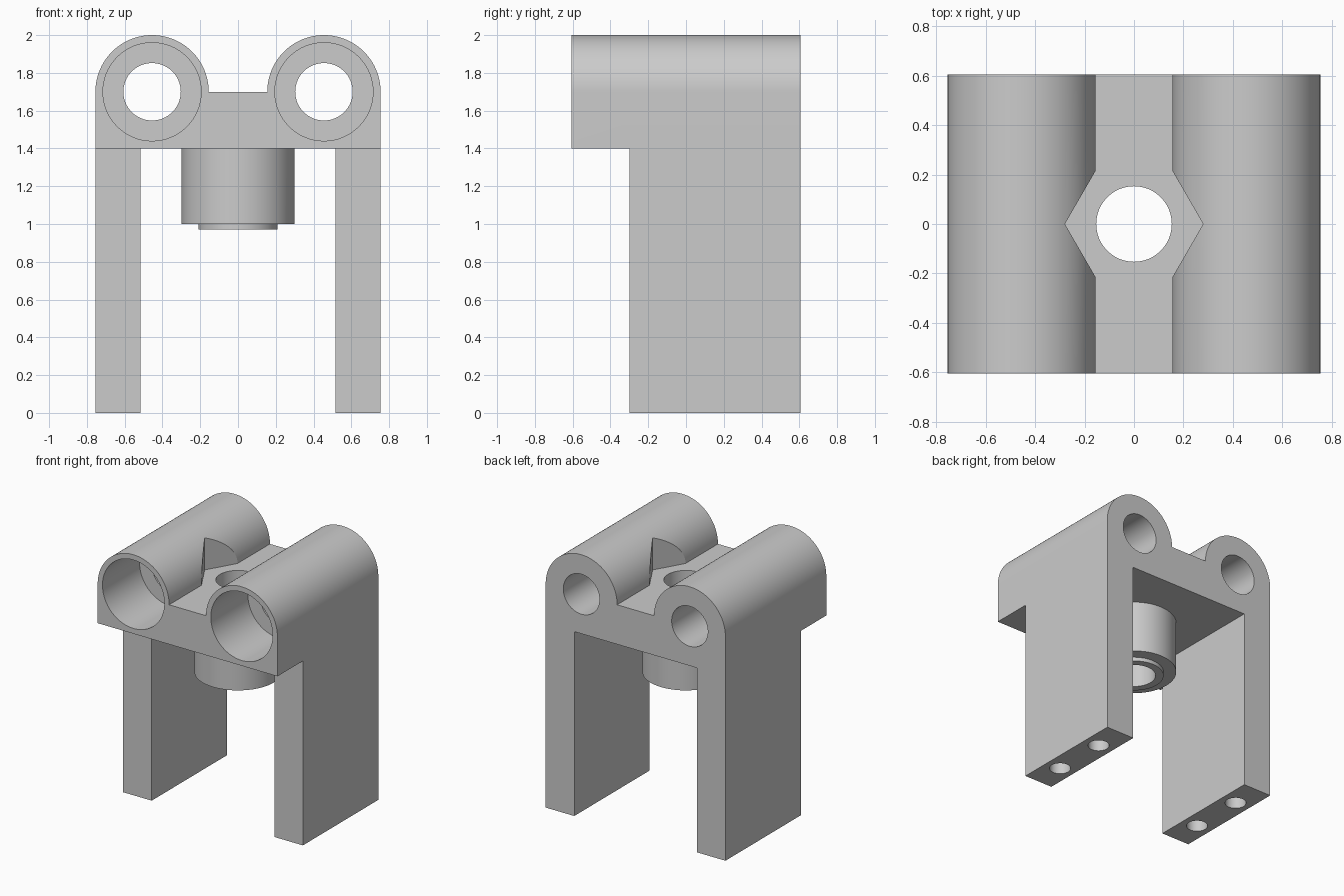
import bpy, bmesh, math
from mathutils import Vector

cube = bpy.data.objects.get("Cube")
if cube:
    bpy.data.objects.remove(cube, do_unlink=True)

grey = bpy.data.materials.new("plain grey")
grey.use_nodes = True
grey.diffuse_color = (0.6, 0.6, 0.6, 1)
grey.node_tree.nodes["Principled BSDF"].inputs["Base Color"].default_value = (0.6, 0.6, 0.6, 1)

TUBE_X, TUBE_Z, TUBE_R = 0.455, 1.7, 0.3
HALF_X, HALF_Y = 0.755, 0.605
LEG_FRONT, LEG_INNER, SLAB_Z = -0.3, 0.515, 1.4


def arc(cx, cy, r, start=0, end=360, steps=64):
    count = steps if end - start == 360 else steps + 1
    angles = [math.radians(start + (end - start) * i / steps) for i in range(count)]
    return [(cx + r * math.cos(a), cy + r * math.sin(a)) for a in angles]


def prism(name, outline, axis, low, high):
    """Extrude a flat outline along y (outline in x, z) or z (outline in x, y)."""
    place = (lambda u, v: (u, low, v)) if axis == "y" else (lambda u, v: (u, v, low))
    bm = bmesh.new()
    face = bm.faces.new([bm.verts.new(place(u, v)) for u, v in outline])
    grown = bmesh.ops.extrude_face_region(bm, geom=[face])["geom"]
    step = Vector((0, 1, 0) if axis == "y" else (0, 0, 1)) * (high - low)
    bmesh.ops.translate(bm, vec=step, verts=[g for g in grown if isinstance(g, bmesh.types.BMVert)])
    bmesh.ops.recalc_face_normals(bm, faces=bm.faces)
    mesh = bpy.data.meshes.new(name)
    bm.to_mesh(mesh)
    bm.free()
    mesh.materials.append(grey)
    obj = bpy.data.objects.new(name, mesh)
    bpy.context.collection.objects.link(obj)
    return obj


def combine(target, tool, operation):
    """Apply a boolean and discard the tool."""
    mod = target.modifiers.new(tool.name, "BOOLEAN")
    mod.operation, mod.solver, mod.object = operation, "EXACT", tool
    bpy.context.view_layer.objects.active = target
    bpy.ops.object.modifier_apply(modifier=mod.name)
    bpy.data.objects.remove(tool, do_unlink=True)


# Twin-tube head above a flat slab
outline = [(-HALF_X, SLAB_Z), (HALF_X, SLAB_Z)]
outline += arc(TUBE_X, TUBE_Z, TUBE_R, 0, 180, 48)
outline += arc(-TUBE_X, TUBE_Z, TUBE_R, 0, 180, 48)
bracket = prism("bracket", outline, "y", -HALF_Y, HALF_Y)

# Legs, set back from the front
for side in (-1, 1):
    a, b = side * LEG_INNER, side * HALF_X
    leg = prism("leg", [(a, 0), (b, 0), (b, 1.5), (a, 1.5)], "y", LEG_FRONT, HALF_Y)
    combine(bracket, leg, "UNION")

# Central spout with its lip
for name, radius, bottom in (("spout", 0.3, 1.0), ("spout_lip", 0.21, 0.97)):
    combine(bracket, prism(name, arc(0, 0, radius), "z", bottom, 1.5), "UNION")

# Tube bores with wider front sockets, and screw holes under the feet
for side in (-1, 1):
    x = side * TUBE_X
    combine(bracket, prism("bore", arc(x, TUBE_Z, 0.152), "y", -1, 1), "DIFFERENCE")
    combine(bracket, prism("socket", arc(x, TUBE_Z, 0.26), "y", -1, -0.16), "DIFFERENCE")
    for y in (-0.06, 0.365):
        hole = prism("screw_hole", arc(side * 0.635, y, 0.075, steps=32), "z", -0.1, 0.45)
        combine(bracket, hole, "DIFFERENCE")

# Hexagonal nut recess and the vertical hole
combine(bracket, prism("nut_recess", arc(0, 0, 0.28, steps=6), "z", TUBE_Z, 2.2), "DIFFERENCE")
combine(bracket, prism("centre_hole", arc(0, 0, 0.153), "z", 0.5, 2.2), "DIFFERENCE")

# Smooth rounds, crisp edges
bpy.ops.object.select_all(action="DESELECT")
bracket.select_set(True)
bpy.context.view_layer.objects.active = bracket
bpy.ops.object.shade_smooth_by_angle(angle=math.radians(30))
